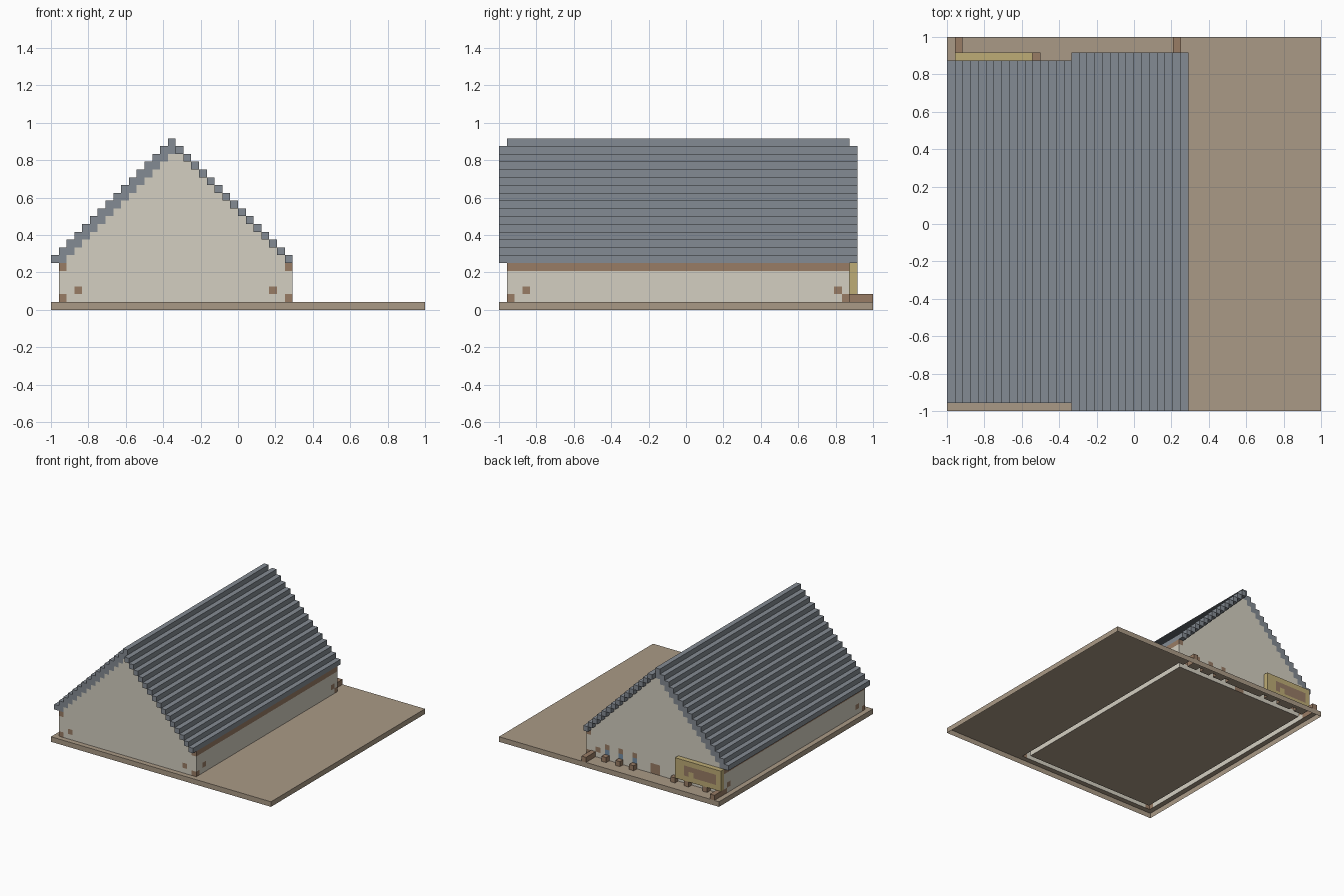
import bpy, bmesh
from itertools import product
from mathutils import Vector

if "Cube" in bpy.data.objects:
    bpy.data.objects.remove(bpy.data.objects["Cube"])

V = 2 / 48          # one block
owner = {}          # block -> part name, later parts replace earlier blocks
materials = {}      # part name -> material


def lin(c):
    c /= 255
    return c / 12.92 if c <= 0.04045 else ((c + 0.055) / 1.055) ** 2.4


def mat(name, r, g, b):
    m = bpy.data.materials.new(name)
    m.diffuse_color = (lin(r), lin(g), lin(b), 1)
    m.use_nodes = True
    m.node_tree.nodes["Principled BSDF"].inputs["Base Color"].default_value = m.diffuse_color
    return m


EARTH = mat("earth", 170, 154, 134)
PLASTER = mat("plaster", 212, 207, 193)
SLATE = mat("slate", 132, 139, 147)
TIMBER = mat("timber", 152, 124, 101)
STRAW = mat("straw", 190, 172, 118)
GLASS = mat("glass", 115, 142, 165)


def part(name, material, boxes):
    """Fill boxes (x0, x1, y0, y1, z0, z1), in blocks, with one part."""
    materials[name] = material
    for x0, x1, y0, y1, z0, z1 in boxes:
        for cell in product(range(x0, x1), range(y0, y1), range(z0, z1)):
            owner[cell] = name


def build(name):
    """Skin a part: only faces open to the air, none on the underside."""
    bm = bmesh.new()
    verts = {}

    def vert(p):
        if p not in verts:
            verts[p] = bm.verts.new((p[0] * V - 1, p[1] * V - 1, p[2] * V))
        return verts[p]

    for cell in [c for c, n in owner.items() if n == name]:
        for axis, side in product(range(3), (0, 1)):
            near = list(cell)
            near[axis] += 2 * side - 1
            if tuple(near) in owner or near[2] < 0:
                continue
            u, w = (axis + 1) % 3, (axis + 2) % 3
            loop = []
            for du, dw in ((0, 0), (1, 0), (1, 1), (0, 1)):
                p = list(cell)
                p[axis] += side
                p[u] += du
                p[w] += dw
                loop.append(vert(tuple(p)))
            bm.faces.new(loop if side else loop[::-1])
    # Merge the flat block faces into large ones
    bmesh.ops.dissolve_limit(bm, angle_limit=0.01, verts=bm.verts, edges=bm.edges)
    me = bpy.data.meshes.new(name)
    bm.to_mesh(me)
    bm.free()
    me.materials.append(materials[name])
    bpy.context.collection.objects.link(bpy.data.objects.new(name, me))


# Ground
part("ground", EARTH, [(0, 48, 0, 48, 0, 1)])

# Walls: stepped gables front and back, low sides
for name, y in (("front_gable", 1), ("back_gable", 44)):
    part(name, PLASTER, [(c, c + 1, y, y + 1, 1, 5 + c if c <= 15 else 36 - c)
                         for c in range(1, 31)])
part("side_walls", PLASTER, [(x, x + 1, 2, 44, 1, 6) for x in (1, 30)])

# Roof: thicker left slope with ridge, right slope overhanging both ends
part("left_roof_slope", SLATE,
     [(c, c + 2, 1, 45, 6 + c, 7 + c) for c in range(15)])
part("roof_ridge", SLATE, [(15, 16, 1, 45, 21, 22)])
part("right_roof_slope", SLATE,
     [(c, c + 1, 0, 46, 36 - c, 37 - c) for c in range(16, 31)])

# Timber beams under the eaves
part("eave_beams", TIMBER, [(x, x + 1, 1, 45, 5, 6) for x in (1, 30)])

# Timber corner feet and wall studs
part("corner_feet", TIMBER,
     [(x, x + 1, y, y + 1, 1, 2) for x in (1, 30) for y in (1, 44)])
part("wall_studs", TIMBER,
     [(x, x + 1, y, y + 1, 2, 3) for x in (1, 30) for y in (3, 43)]
     + [(x, x + 1, y, y + 1, 2, 3) for x in (3, 28) for y in (1, 44)])

# Back door and small windows
part("back_door", TIMBER, [(15, 17, 44, 45, 1, 3)])
part("back_windows", GLASS, [(x, x + 1, 44, 45, 2, 3) for x in (20, 23, 26)])
part("window_lintels", TIMBER, [(x, x + 1, 44, 45, 3, 4) for x in (20, 23, 26)])

# Stumps along the back wall, longer at both ends
part("back_stumps", TIMBER,
     [(x, x + 1, 45, 48 if x in (1, 29) else 46, 1, 2)
      for x in (1, 4, 8, 11, 20, 23, 26, 29)])

# Straw board on the back wall with timber panels
part("back_board", STRAW, [(1, 11, 45, 46, 2, 6)])
part("board_panels", TIMBER,
     [(2, 7, 45, 46, 3, 5), (7, 9, 45, 46, 4, 5), (8, 9, 45, 46, 3, 4)])

for part_name in materials:
    build(part_name)
